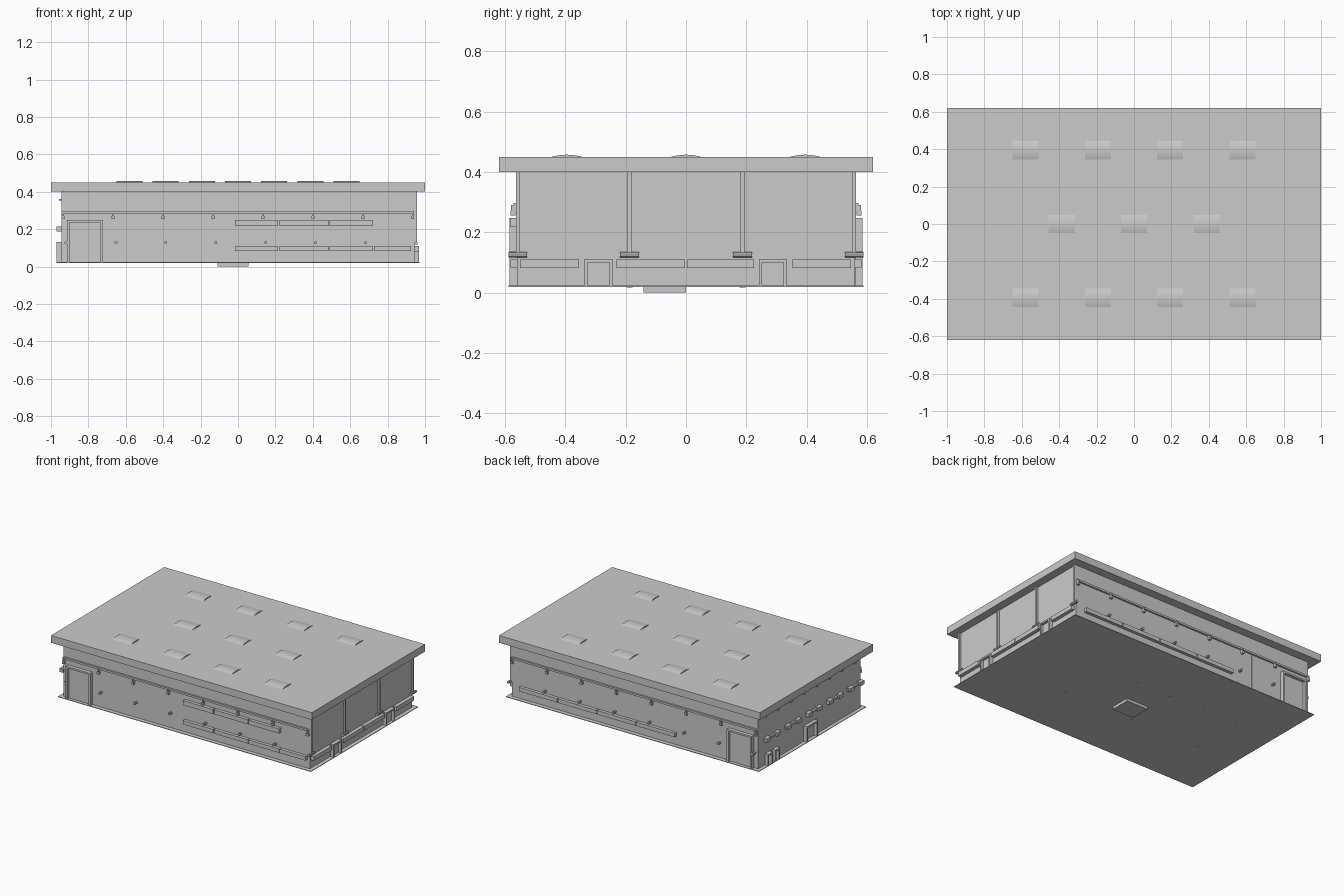
import bpy, bmesh, math
from mathutils import Vector

if "Cube" in bpy.data.objects:
    bpy.data.objects.remove(bpy.data.objects["Cube"])


def finish(name, bm):
    bmesh.ops.recalc_face_normals(bm, faces=bm.faces)
    mesh = bpy.data.meshes.new(name)
    bm.to_mesh(mesh)
    bm.free()
    ob = bpy.data.objects.new(name, mesh)
    bpy.context.collection.objects.link(ob)
    return ob


def add_box(bm, x0, x1, y0, y1, z0, z1):
    verts = bmesh.ops.create_cube(bm, size=1)["verts"]
    for v in verts:
        v.co = Vector((x1 if v.co.x > 0 else x0,
                       y1 if v.co.y > 0 else y0,
                       z1 if v.co.z > 0 else z0))


def boxes(name, items):
    bm = bmesh.new()
    for b in items:
        add_box(bm, *b)
    return finish(name, bm)


def side_box(s, x0, x1, d0, d1, z0, z1):
    # box on the front (s=-1) or back (s=1) wall, d = distance from the centre line
    return (x0, x1, min(s * d0, s * d1), max(s * d0, s * d1), z0, z1)


# main body, floor plate, roof
boxes("walls", [(-0.945, 0.943, -0.56, 0.56, 0.021, 0.41)])
boxes("floor_plate", [(-0.97, 0.97, -0.588, 0.588, 0.019, 0.023)])
boxes("roof_slab", [(-1, 1, -0.62, 0.62, 0.40, 0.45)])
boxes("floor_pit", [(-0.11, 0.055, -0.14, 0.0, 0.0, 0.02)])

# curved roof lights, staggered rows
bm = bmesh.new()
spots = [(x, y) for y in (-0.395, 0.395) for x in (-0.58, -0.193, 0.193, 0.58)]
spots += [(x, 0.0) for x in (-0.387, 0.0, 0.387)]
for cx, cy in spots:
    n = 10
    prof = [(0.053 * (2 * i / n - 1), 0.449 + 0.008 * (1 - (2 * i / n - 1) ** 2))
            for i in range(n + 1)]
    ends = [[bm.verts.new((cx + sx * 0.07, cy + y, z)) for y, z in prof] for sx in (-1, 1)]
    for i in range(n):
        bm.faces.new((ends[0][i], ends[0][i + 1], ends[1][i + 1], ends[1][i]))
    bm.faces.new((ends[0][0], ends[0][n], ends[1][n], ends[1][0]))
    bm.faces.new(ends[0])
    bm.faces.new(ends[1])
finish("roof_lights", bm)

# long walls: ledge, brackets, lamps, doors and window strips
cols = [-0.935 + 0.267 * i for i in range(8)]
strips = [(-0.015, 0.215), (0.222, 0.483), (0.489, 0.722), (0.727, 0.925)]
for s, side in ((-1, "front"), (1, "back")):
    boxes(side + "_ledge", [side_box(s, -0.945, 0.94, 0.555, 0.572, 0.284, 0.297)])
    br = []
    for x in cols:
        br.append(side_box(s, x - 0.004, x + 0.004, 0.555, 0.58, 0.268, 0.29))
        br.append(side_box(s, x - 0.008, x + 0.008, 0.565, 0.581, 0.255, 0.27))
    boxes(side + "_brackets", br)

    bm = bmesh.new()
    for i in range(7):
        x = -0.92 + 0.267 * i
        r = bmesh.ops.create_cone(bm, cap_ends=True, segments=10, radius1=0.008,
                                  radius2=0.008, depth=0.03)
        for v in r["verts"]:
            v.co = Vector((x + v.co.x, s * 0.572 + v.co.z, 0.128 + v.co.y))
    finish(side + "_wall_lamps", bm)

    # door leaf with raised frame
    boxes(side + "_door", [
        side_box(s, -0.90, -0.735, 0.555, 0.566, 0.022, 0.24),
        side_box(s, -0.913, -0.90, 0.555, 0.585, 0.022, 0.247),
        side_box(s, -0.735, -0.722, 0.555, 0.585, 0.022, 0.247),
        side_box(s, -0.913, -0.722, 0.555, 0.585, 0.236, 0.248)])

    low = strips if s < 0 else [(-0.32 + 0.3 * i, -0.026 + 0.3 * i) for i in range(4)]
    boxes(side + "_low_strips", [side_box(s, a, b, 0.555, 0.582, 0.083, 0.11) for a, b in low])
    if s < 0:
        boxes("front_high_strips",
              [side_box(s, a, b, 0.555, 0.582, 0.217, 0.248) for a, b in strips[:3]])
    else:
        boxes("back_wall_joint", [side_box(s, -0.492, -0.486, 0.555, 0.563, 0.022, 0.285)])

# right facade: slim columns with feet, low strips and doors
col, foot = [], bmesh.new()
for y in (-0.557, -0.187, 0.187, 0.557):
    col.append((0.94, 0.956, y - 0.006, y + 0.006, 0.12, 0.402))
    r = bmesh.ops.create_cone(foot, cap_ends=True, segments=10, radius1=0.009,
                              radius2=0.009, depth=0.062)
    for v in r["verts"]:
        v.co = Vector((0.952 + v.co.x, y + v.co.z, 0.125 + v.co.y))
boxes("right_columns", col)
finish("right_column_feet", foot)
boxes("right_low_strips", [(0.94, 0.968, a, b, 0.081, 0.11) for a, b in
                           ((-0.55, -0.355), (-0.23, -0.003), (0.003, 0.226), (0.352, 0.547))])
frames = []
for c in (-0.29, 0.287):
    frames += [(0.94, 0.968, c + e - 0.005, c + e + 0.005, 0.021, 0.11) for e in (-0.041, 0.041)]
    frames += [(0.94, 0.968, c - 0.046, c + 0.046, 0.1, 0.111),
               (0.94, 0.95, c - 0.04, c + 0.04, 0.021, 0.105)]
boxes("right_doors", frames)

# left wall: window hoods, high lamps, doors
hoods = []
for i in range(5):
    y = 0.42 - 0.228 * i
    hoods.append((-0.958, -0.94, y - 0.08, y + 0.08, 0.192, 0.205))
    hoods += [(-0.97, -0.94, y + e - 0.022, y + e + 0.022, 0.187, 0.213) for e in (-0.055, 0.055)]
boxes("left_window_hoods", hoods)
boxes("left_high_lamps", [(-0.958, -0.94, y - 0.008, y + 0.008, 0.354, 0.362)
                          for y in [-0.49 + 0.14 * i for i in range(8)]])
posts = []
for c, w, top in ((0.0, 0.055, 0.13), (0.46, 0.02, 0.1), (0.38, 0.02, 0.1)):
    posts += [(-0.97, -0.94, c + e - 0.006, c + e + 0.006, 0.021, top) for e in (-w, w)]
    posts.append((-0.97, -0.94, c - w, c + w, top - 0.012, top))
boxes("left_door_frames", posts)

# column ends just showing under the floor
bm = bmesh.new()
for x in cols[1:-1]:
    for y in (-0.187, 0.187):
        r = bmesh.ops.create_cone(bm, cap_ends=True, segments=10, radius1=0.01,
                                  radius2=0.01, depth=0.02)
        bmesh.ops.translate(bm, verts=r["verts"], vec=(x, y, 0.028))
finish("floor_column_ends", bm)
